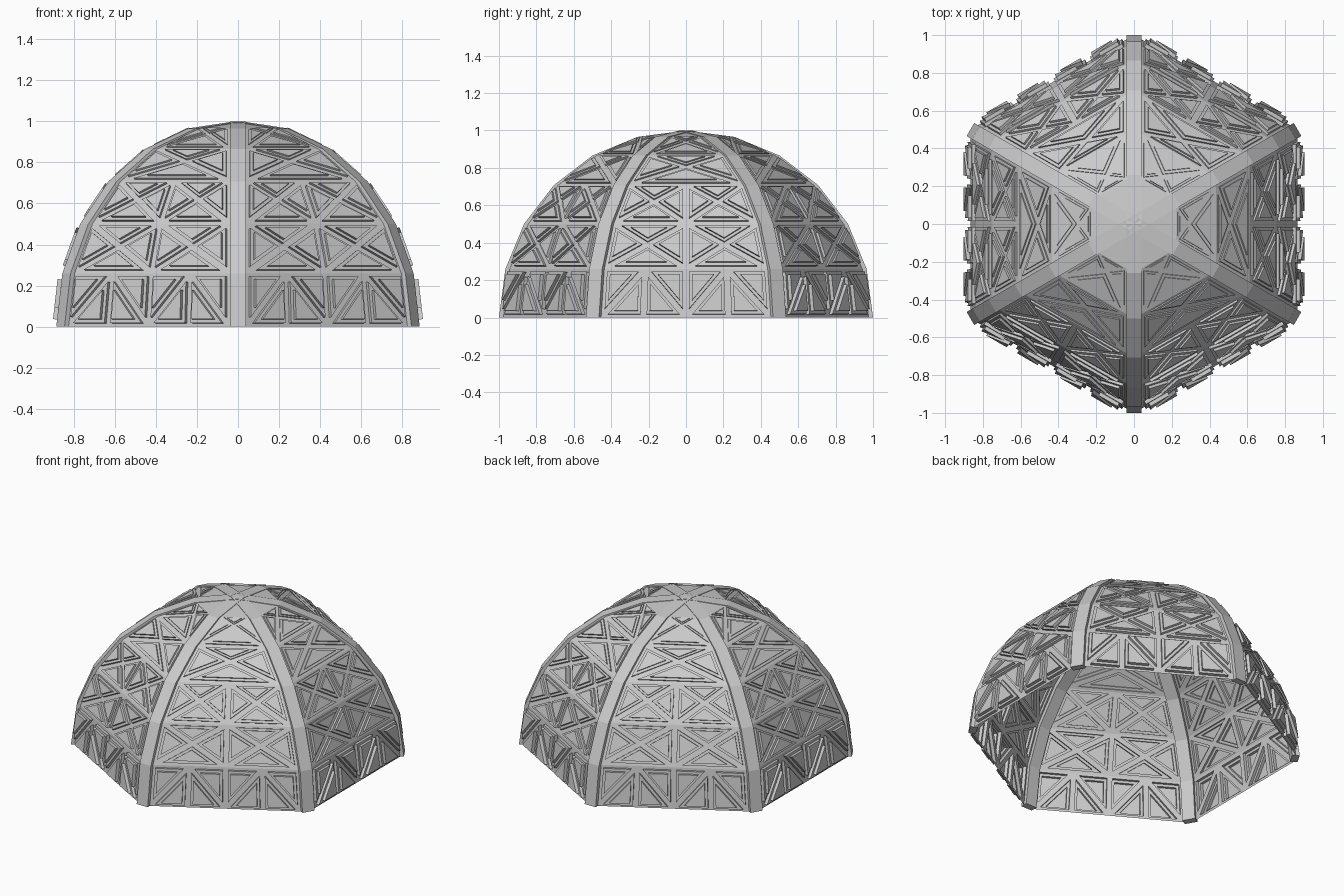
import bpy, bmesh
from math import sin, cos, radians, sqrt
from mathutils import Vector, Matrix

if "Cube" in bpy.data.objects:
    bpy.data.objects.remove(bpy.data.objects["Cube"])

STEP = 15                      # elevation of each row in degrees
HALF = 0.04                    # half width of a rib
TRIM = HALF / sin(radians(60))
COLS = [4, 2, 2, 1, 1]         # cells per row, bottom to top
HEIGHT = [0.04, 0.03, 0.024, 0.018, 0.012]


def make_object(name, bm):
    mesh = bpy.data.meshes.new(name)
    bm.to_mesh(mesh)
    bm.free()
    ob = bpy.data.objects.new(name, mesh)
    bpy.context.collection.objects.link(ob)
    return ob


def point(row, u):
    """Point of the flat-sided sector facing +x, u runs -1..1 between ribs."""
    e = radians(row * STEP)
    return Vector((sqrt(3) / 2 * cos(e), u * (0.5 * cos(e) - TRIM), sin(e)))


def add_loop(bm, pts):
    return [bm.verts.new(p) for p in pts]


def stepped_triangle(bm, tri, height):
    """Triangle panel pushed outwards in two steps, open behind."""
    a, b, c = tri
    n = (b - a).cross(c - a).normalized()
    if n.dot(a + b + c) < 0:
        b, c, n = c, b, -n
    la, lb, lc = (b - c).length, (c - a).length, (a - b).length
    per = la + lb + lc
    centre = (a * la + b * lb + c * lc) / per
    r = (b - a).cross(c - a).length / per
    t1, t2 = min(0.016, r * 0.25), min(0.032, r * 0.5)
    prev = add_loop(bm, (a, b, c))
    for t, h in ((t1, 0), (t1, height / 2), (t2, height / 2), (t2, height)):
        loop = add_loop(bm, [centre + (p - centre) * (1 - t / r) + n * h for p in (a, b, c)])
        for i in range(3):
            j = (i + 1) % 3
            bm.faces.new((prev[i], prev[j], loop[j], loop[i]))
        prev = loop
    bm.faces.new(prev)


def build_panel(k):
    bm = bmesh.new()
    for row, n in enumerate(COLS):
        for i in range(n):
            u0, u1 = -1 + 2 * i / n, -1 + 2 * (i + 1) / n
            q = [point(row, u0), point(row, u1), point(row + 1, u1), point(row + 1, u0)]
            if row == 0:       # bottom row: alternating diagonals
                if i % 2:
                    tris = [(q[0], q[1], q[3]), (q[1], q[2], q[3])]
                else:
                    tris = [(q[0], q[1], q[2]), (q[0], q[2], q[3])]
            else:              # upper rows: crossed cells
                w0, w1 = (q[1] - q[0]).length, (q[2] - q[3]).length
                m = q[0].lerp(q[2], w0 / (w0 + w1))
                tris = [(q[j], q[(j + 1) % 4], m) for j in range(4)]
            for tri in tris:
                stepped_triangle(bm, tri, HEIGHT[row])
    # plain triangle at the crown
    a, b = point(5, -1), point(5, 1)
    base = point(5, 0)
    f = 1 - TRIM / (0.5 * cos(radians(75)))
    tip = base.lerp(Vector((0, 0, 1)), f)
    bm.faces.new(add_loop(bm, (a, b, tip)))
    bmesh.ops.remove_doubles(bm, verts=bm.verts, dist=0.0001)
    bm.transform(Matrix.Rotation(radians(60 * k), 4, 'Z'))
    make_object("dome_panel_%d" % (k + 1), bm)


def build_rib(k):
    bm = bmesh.new()
    prev = None
    for s in range(7):
        e = radians(s * STEP)
        loop = add_loop(bm, [
            (r * cos(e), y, r * sin(e))
            for r, y in ((1, -HALF), (1, HALF), (0.955, HALF), (0.955, -HALF))])
        if prev:
            for i in range(4):
                j = (i + 1) % 4
                bm.faces.new((prev[i], prev[j], loop[j], loop[i]))
        else:
            bm.faces.new(loop)
        prev = loop
    bm.faces.new(prev)
    bmesh.ops.recalc_face_normals(bm, faces=bm.faces)
    bm.transform(Matrix.Rotation(radians(30 + 60 * k), 4, 'Z'))
    make_object("rib_%d" % (k + 1), bm)


# six panelled sides and six curved ribs
for k in range(6):
    build_panel(k)
    build_rib(k)
